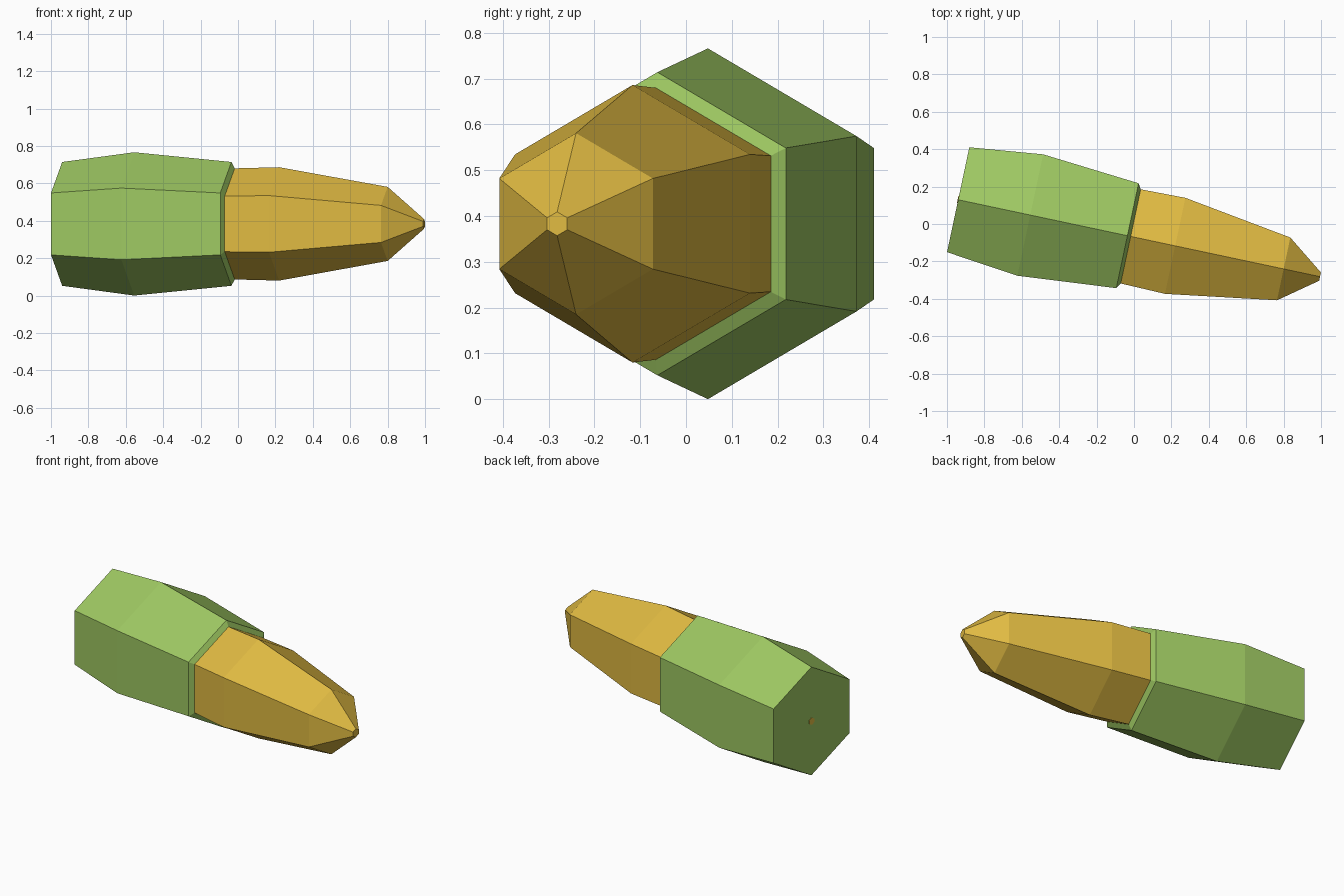
import bpy, bmesh, math
from mathutils import Matrix

if "Cube" in bpy.data.objects:
    bpy.data.objects.remove(bpy.data.objects["Cube"])

TILT = math.radians(-12)
CENTRE = (0, -0.07, 0.383)


def material(name, rgb):
    m = bpy.data.materials.new(name)
    m.diffuse_color = (*rgb, 1)
    m.use_nodes = True
    m.node_tree.nodes["Principled BSDF"].inputs["Base Color"].default_value = m.diffuse_color
    return m


def hex_body(name, stations, mat):
    """Six-sided lofted solid; stations are (distance along axis, corner radius)."""
    bm = bmesh.new()
    rings = []
    for s, r in stations:
        rings.append([bm.verts.new((s, r * math.sin(i * math.pi / 3),
                                    r * math.cos(i * math.pi / 3))) for i in range(6)])
    for a, b in zip(rings, rings[1:]):
        for i in range(6):
            j = (i + 1) % 6
            bm.faces.new((a[i], a[j], b[j], b[i]))
    bm.faces.new(rings[0])
    bm.faces.new(rings[-1])
    bmesh.ops.recalc_face_normals(bm, faces=bm.faces)
    # lay the body along its tilted axis
    bm.transform(Matrix.Translation(CENTRE) @ Matrix.Rotation(TILT, 4, 'Z'))
    mesh = bpy.data.meshes.new(name)
    bm.to_mesh(mesh)
    bm.free()
    mesh.materials.append(mat)
    ob = bpy.data.objects.new(name, mesh)
    bpy.context.collection.objects.link(ob)
    return ob


green = material("leaf green", (0.342, 0.578, 0.122))
gold = material("golden yellow", (0.745, 0.491, 0.054))

# barrel-shaped casing with a chamfered front rim
hex_body("casing", [(-0.961, 0.331), (-0.567, 0.383), (-0.036, 0.331), (-0.018, 0.297)], green)
# tapered nose with a blunt point
hex_body("nose", [(-0.018, 0.297), (0.225, 0.303), (0.818, 0.198), (1.017, 0.026)], gold)
# small stud at the centre of the rear face
hex_body("rear_stud", [(-0.964, 0.022), (-0.958, 0.022)], gold)
